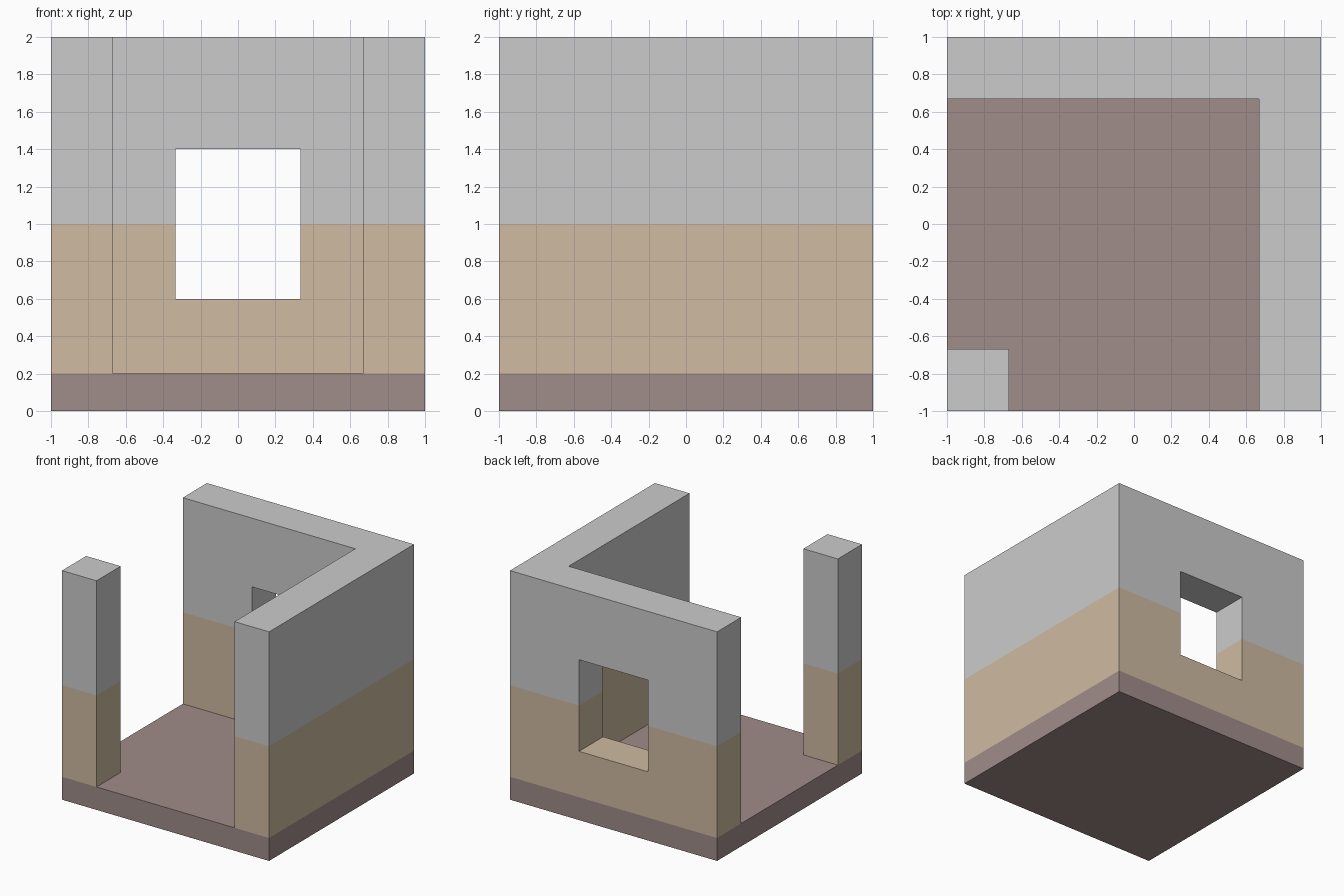
import bpy
import bmesh

if "Cube" in bpy.data.objects:
    bpy.data.objects.remove(bpy.data.objects["Cube"])

T = 1 / 3  # wall thickness


def material(name, rgb):
    m = bpy.data.materials.new(name)
    m.diffuse_color = (*rgb, 1)
    m.use_nodes = True
    m.node_tree.nodes["Principled BSDF"].inputs["Base Color"].default_value = m.diffuse_color
    return m


def prism(name, outline, z0, z1, mat=None):
    """Extrude a counter-clockwise plan outline from z0 to z1."""
    bm = bmesh.new()
    base = bm.faces.new([bm.verts.new((x, y, z0)) for x, y in outline])
    top = bmesh.ops.extrude_face_region(bm, geom=[base], use_keep_orig=True)["geom"]
    for v in top:
        if isinstance(v, bmesh.types.BMVert):
            v.co.z = z1
    bmesh.ops.recalc_face_normals(bm, faces=bm.faces)
    mesh = bpy.data.meshes.new(name)
    bm.to_mesh(mesh)
    bm.free()
    if mat:
        mesh.materials.append(mat)
    ob = bpy.data.objects.new(name, mesh)
    bpy.context.collection.objects.link(ob)
    return ob


def rect(x0, y0, x1, y1):
    return [(x0, y0), (x1, y0), (x1, y1), (x0, y1)]


dark = material("dark_brown", (0.35, 0.265, 0.255))
tan = material("tan", (0.62, 0.495, 0.36))

# Floor slab
prism("floor", rect(-1, -1, 1, 1), 0, 0.2, dark)

# Window cutter for the back wall
cutter = prism("window_cutter", rect(-T, 0.5, T, 1.2), 0.6, 1.4)
cutter.hide_render = True
cutter.display_type = 'WIRE'

# L-shaped right and back walls, and the free corner pillar, in two bands
walls = [(1 - T, -1), (1, -1), (1, 1), (-1, 1), (-1, 1 - T), (1 - T, 1 - T)]
pillar = rect(-1, -1, T - 1, T - 1)
for band, z0, z1, mat in (("lower", 0.2, 1, tan), ("upper", 1, 2, None)):
    wall = prism(band + "_walls", walls, z0, z1, mat)
    cut = wall.modifiers.new("window", 'BOOLEAN')
    cut.operation = 'DIFFERENCE'
    cut.solver = 'EXACT'
    cut.object = cutter
    prism(band + "_pillar", pillar, z0, z1, mat)
